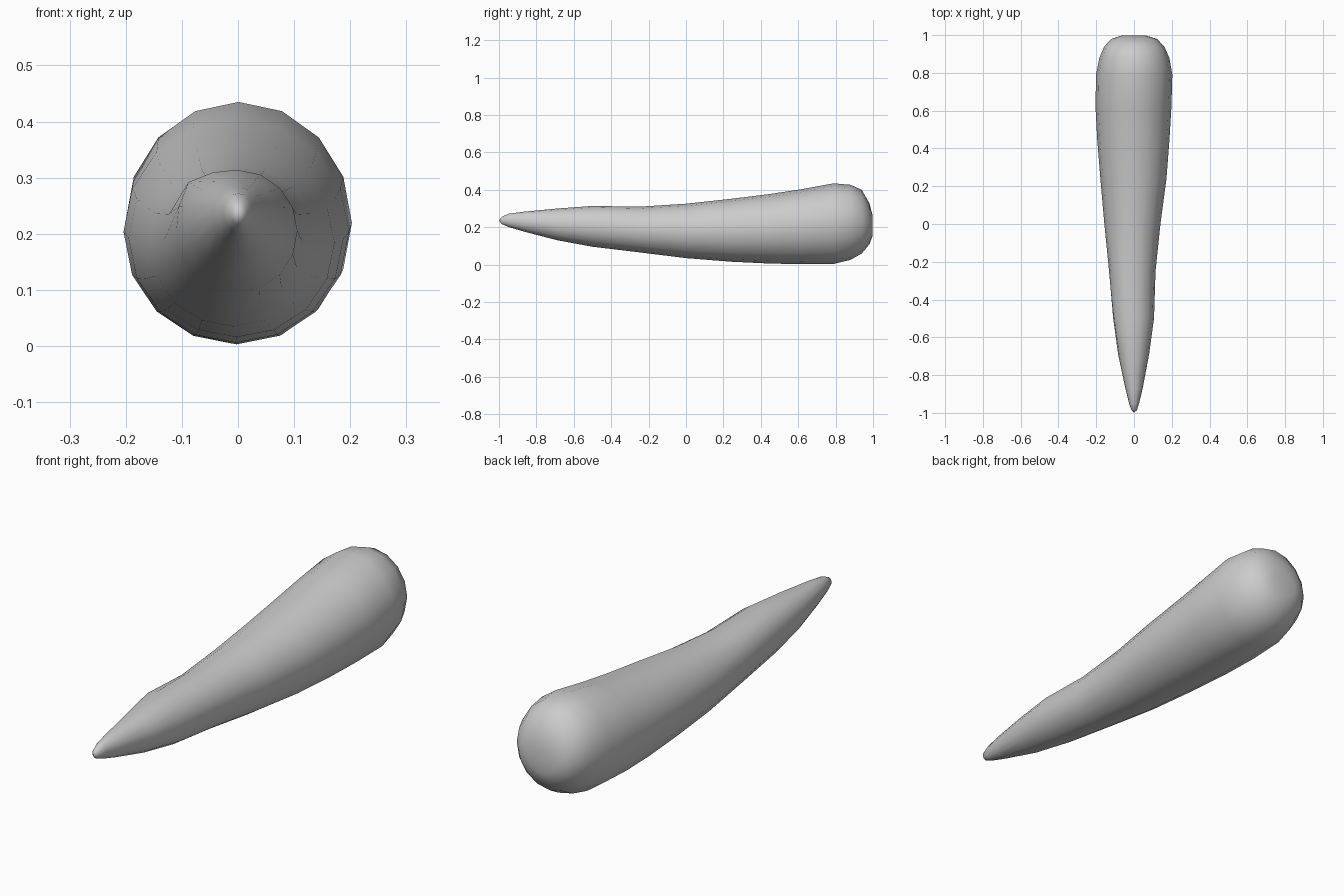
import bpy, bmesh, math

SIDES = 16
# Cross-sections along the root: y, left x, right x, bottom z, top z
sections = [
    (-0.985, -0.014, 0.016, 0.217, 0.256),
    (-0.95, -0.026, 0.027, 0.202, 0.272),
    (-0.87, -0.046, 0.046, 0.178, 0.283),
    (-0.69, -0.084, 0.080, 0.131, 0.300),
    (-0.50, -0.110, 0.106, 0.096, 0.314),
    (-0.25, -0.132, 0.114, 0.066, 0.310),
    (0.00, -0.157, 0.140, 0.035, 0.326),
    (0.24, -0.178, 0.172, 0.016, 0.352),
    (0.45, -0.195, 0.188, 0.006, 0.378),
    (0.62, -0.204, 0.198, 0.003, 0.404),
    (0.79, -0.201, 0.203, 0.004, 0.435),
    (0.88, -0.183, 0.187, 0.026, 0.427),
    (0.94, -0.158, 0.160, 0.060, 0.400),
    (0.98, -0.120, 0.122, 0.108, 0.330),
    (0.998, -0.065, 0.062, 0.155, 0.262),
]

bm = bmesh.new()
rings = []
for y, xl, xr, zb, zt in sections:
    cx, cz = (xl + xr) / 2, (zb + zt) / 2
    rx, rz = (xr - xl) / 2, (zt - zb) / 2
    ring = []
    for i in range(SIDES):
        a = 2 * math.pi * i / SIDES
        # small knobble on the upper left near the thin end
        k = 1 + 0.13 * math.exp(-((y + 0.5) / 0.15) ** 2) * math.exp(-((a - 2.36) / 0.35) ** 2)
        ring.append(bm.verts.new((cx + rx * k * math.cos(a), y, cz + rz * k * math.sin(a))))
    rings.append(ring)

# Skin between the sections
for a, b in zip(rings, rings[1:]):
    for i in range(SIDES):
        j = (i + 1) % SIDES
        bm.faces.new((a[i], a[j], b[j], b[i]))

# Pointed tip and blunt end
for ring, point in ((rings[0], (0, -1.0, 0.236)), (rings[-1], (0, 0.995, 0.205))):
    p = bm.verts.new(point)
    for i in range(SIDES):
        bm.faces.new((ring[i], ring[(i + 1) % SIDES], p))

bmesh.ops.recalc_face_normals(bm, faces=bm.faces)
for f in bm.faces:
    f.smooth = True
mesh = bpy.data.meshes.new("carrot_root")
bm.to_mesh(mesh)
bm.free()
bpy.context.collection.objects.link(bpy.data.objects.new("carrot_root", mesh))
